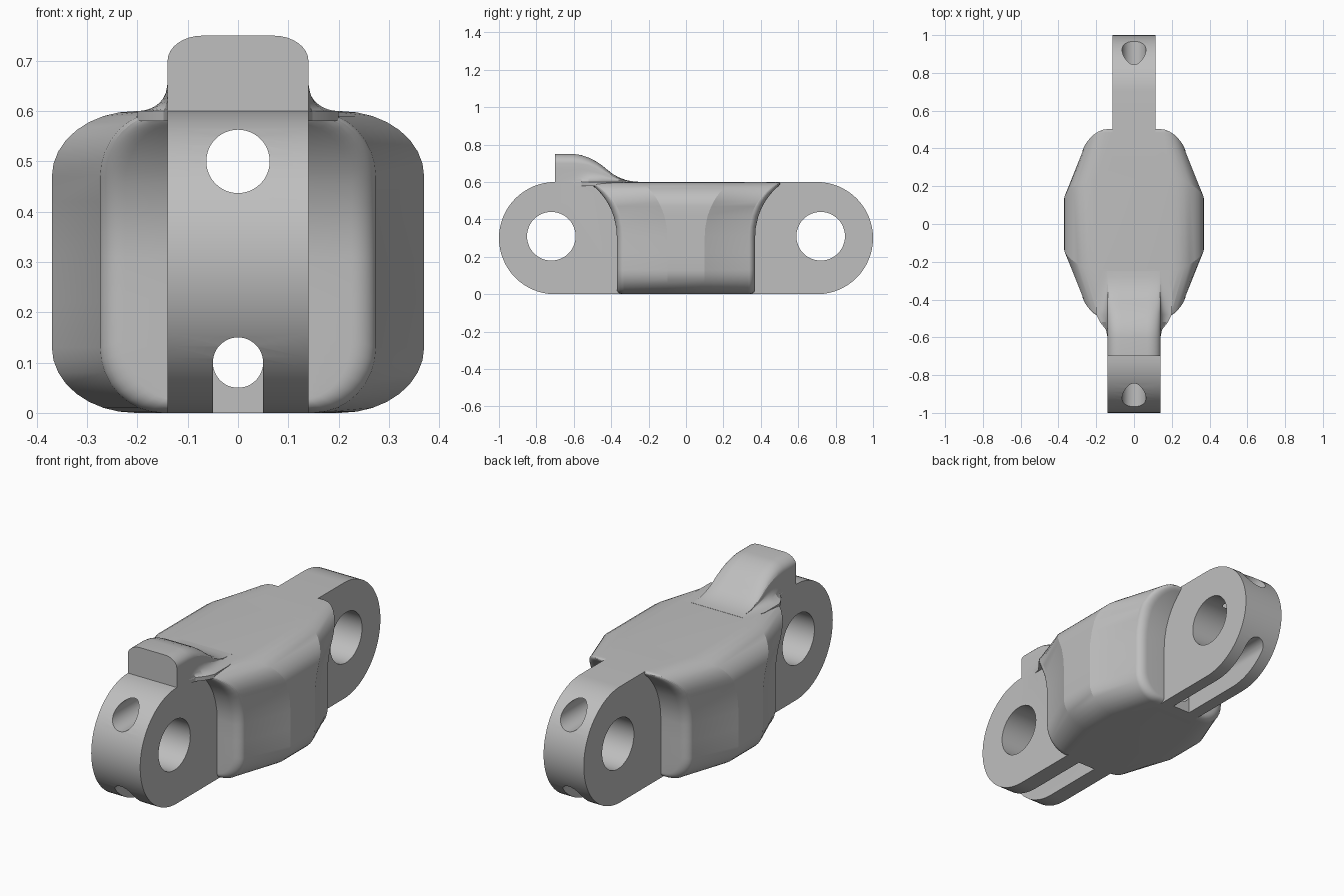
import bpy, bmesh
from math import sin, cos, pi, sqrt, radians

cube = bpy.data.objects.get("Cube")
if cube:
    bpy.data.objects.remove(cube, do_unlink=True)

grey = bpy.data.materials.new("plain grey")
grey.use_nodes = True
colour = (0.52, 0.52, 0.52, 1)
grey.diffuse_color = colour
grey.node_tree.nodes["Principled BSDF"].inputs["Base Color"].default_value = colour

PIN_Y, PIN_Z, CLEAR = 0.72, 0.31, 0.35   # pin axis and clearance radius
BODY_H, TONGUE_X = 0.6, 0.14


def make(name, verts, faces):
    mesh = bpy.data.meshes.new(name)
    mesh.from_pydata(verts, [], faces)
    bm = bmesh.new()
    bm.from_mesh(mesh)
    bmesh.ops.recalc_face_normals(bm, faces=bm.faces)
    bm.to_mesh(mesh)
    bm.free()
    mesh.materials.append(grey)
    obj = bpy.data.objects.new(name, mesh)
    bpy.context.collection.objects.link(obj)
    return obj


def prism(name, profile, half_x):
    """Extrude a (y, z) profile symmetrically along x."""
    n = len(profile)
    verts = [(s * half_x, y, z) for s in (-1, 1) for y, z in profile]
    faces = [tuple(range(n)), tuple(range(n, 2 * n))]
    faces += [(i, (i + 1) % n, n + (i + 1) % n, n + i) for i in range(n)]
    return make(name, verts, faces)


def loft(name, halves):
    """Join mirrored half sections (bottom to top on +x), capped with strips."""
    n = len(halves[0])
    verts, faces = [], []
    for half in halves:
        verts += half + [(-x, y, z) for x, y, z in reversed(half)]
    m = 2 * n
    for r in range(len(halves) - 1):
        a, b = r * m, (r + 1) * m
        faces += [(a + i, a + (i + 1) % m, b + (i + 1) % m, b + i) for i in range(m)]
    for a in (0, (len(halves) - 1) * m):
        faces += [(a + i, a + i + 1, a + m - 2 - i, a + m - 1 - i) for i in range(n - 1)]
    return make(name, verts, faces)


def arc(cy, cz, r, start, end, steps):
    return [(cy + r * cos(start + (end - start) * i / steps),
             cz + r * sin(start + (end - start) * i / steps)) for i in range(steps + 1)]


def tongue(name, side, half_x):
    profile = arc(side * 0.7, 0.3, 0.3, -pi / 2, -pi / 2 + side * pi, 32)
    return prism(name, profile + [(side * 0.3, BODY_H), (side * 0.3, 0)], half_x)


def cylinder_y(name, z, r):
    profile = arc(0, z, r, 0, 2 * pi, 48)[:-1]
    n = len(profile)
    verts = [(x, y, h) for y in (-1.2, 1.2) for x, h in profile]
    faces = [tuple(range(n)), tuple(range(n, 2 * n))]
    faces += [(i, (i + 1) % n, n + (i + 1) % n, n + i) for i in range(n)]
    return make(name, verts, faces)


# Body: rounded section, tapered towards ends hollowed around the pins
def end_y(z):
    return PIN_Y - sqrt(CLEAR ** 2 - max(0, z - PIN_Z) ** 2)


unit = []
for i in range(9):
    a = -pi / 2 + pi / 2 * i / 8
    unit.append((0.55 + 0.45 * cos(a), 0.13 + 0.13 * sin(a)))
unit += [(1, z) for z in (0.22, 0.31, 0.36, 0.42)]
for i in range(9):
    a = pi / 2 * i / 8
    unit.append((0.55 + 0.45 * cos(a), 0.47 + 0.13 * sin(a)))


def end_ring(side, angle):
    inset_x, inset_z = 0.05 * (1 - cos(angle)), 0.025 * (1 - cos(angle))
    ring = []
    for u, z in unit:
        z = 0.3 + (z - 0.3) * (1 - inset_z / 0.3)
        ring.append((u * (0.275 - inset_x), side * (end_y(z) - 0.04 * (1 - sin(angle))), z))
    return ring


def ridge_ring(side):
    return [(u * 0.37, side * (0.1 + 0.9 * (end_y(z) - 0.37)), z) for u, z in unit]


angles = [pi / 2 * i / 8 for i in range(9)]
rings = [end_ring(-1, a) for a in reversed(angles)]
rings += [ridge_ring(-1), ridge_ring(1)]
rings += [end_ring(1, a) for a in angles]
link = loft("link_body", rings)

# Stop lug on top of the front end, with a flared skirt: (y, height, flare)
lug_rows = [(-0.7, 0.75, 0), (-0.6, 0.75, 0), (-0.56, 0.744, 0.008), (-0.52, 0.73, 0.04),
            (-0.48, 0.71, 0.06), (-0.45, 0.69, 0.06), (-0.42, 0.665, 0.06),
            (-0.39, 0.642, 0.06), (-0.36, 0.625, 0.06), (-0.32, 0.61, 0.05),
            (-0.28, 0.603, 0.04), (-0.25, 0.601, 0.03)]
lug_rings = []
for y, h, flare in lug_rows:
    k = (h - BODY_H) / 0.15
    half = [(TONGUE_X + flare, y, 0.58)]
    for i in range(9):
        a = pi / 2 * i / 8
        half.append((TONGUE_X + flare * (1 - sin(a)), y, BODY_H + 0.07 * k * (1 - cos(a))))
    for i in range(9):
        a = pi / 2 * i / 8
        half.append((0.07 + 0.07 * cos(a), y, h - 0.05 * k * (1 - sin(a))))
    lug_rings.append(half)

added = [tongue("front_tongue", -1, TONGUE_X), tongue("back_tongue", 1, 0.115),
         loft("stop_lug", lug_rings)]

# Pin holes, lengthwise bores and the slots beneath the tongues
cutters = [cylinder_y("upper_bore", 0.5, 0.063), cylinder_y("lower_bore", 0.1, 0.05)]
for side in (-1, 1):
    cutters.append(prism("pin_hole", arc(side * PIN_Y, PIN_Z, 0.13, 0, 2 * pi, 48)[:-1], 0.5))
    near, far = side * 0.365, side * 1.2
    cutters.append(prism("slot", [(near, -0.1), (far, -0.1), (far, 0.1), (near, 0.1)], 0.05))

bpy.context.view_layer.objects.active = link
for operation, tools in (("UNION", added), ("DIFFERENCE", cutters)):
    for tool in tools:
        mod = link.modifiers.new(tool.name, "BOOLEAN")
        mod.operation, mod.solver, mod.object = operation, "EXACT", tool
        bpy.ops.object.modifier_apply(modifier=mod.name)
        bpy.data.objects.remove(tool, do_unlink=True)

# Smooth rounded surfaces, keeping facets and rims crisp
bpy.ops.object.select_all(action="DESELECT")
link.select_set(True)
bpy.ops.object.shade_smooth_by_angle(angle=radians(16))
